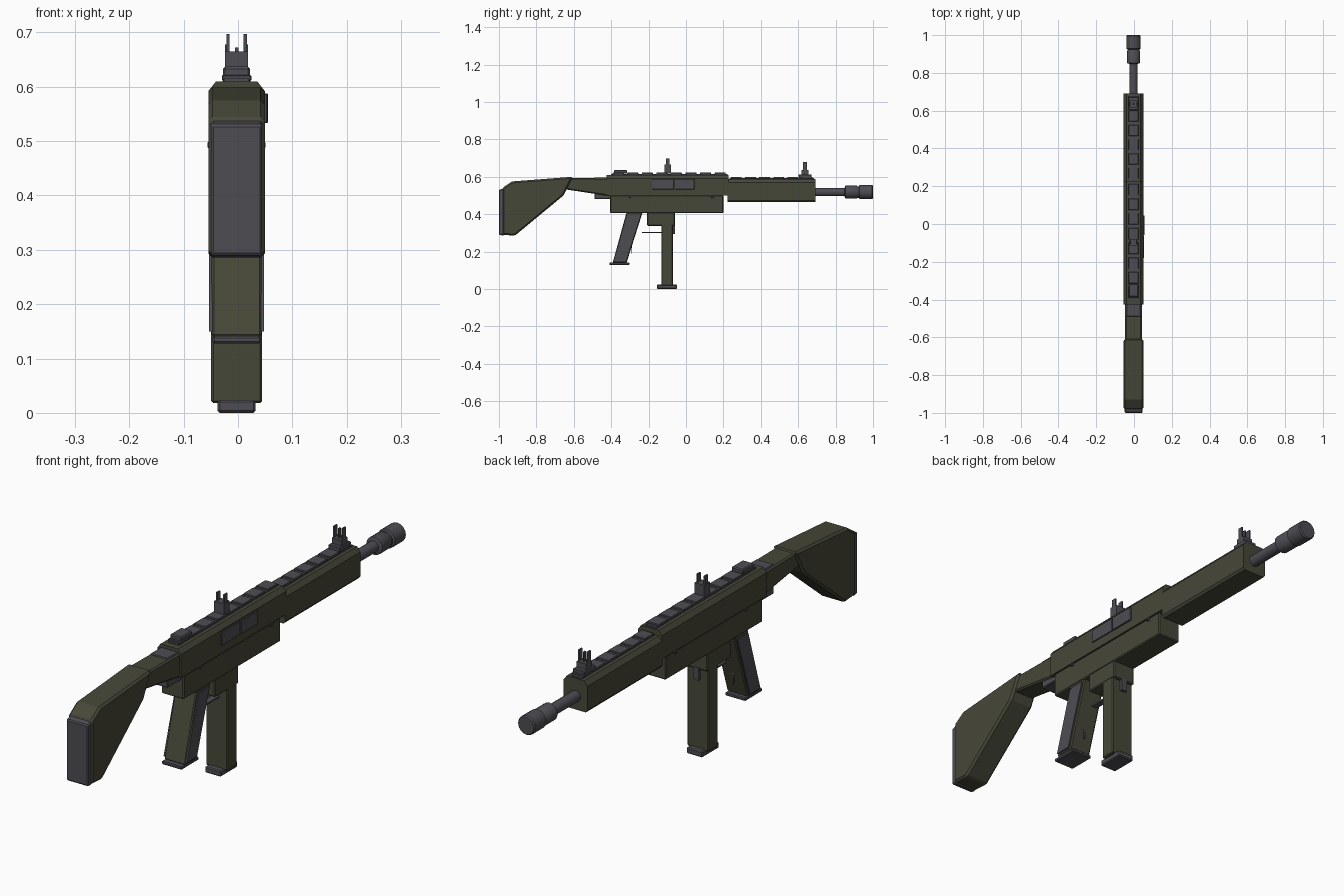
import bpy, bmesh, math

if "Cube" in bpy.data.objects:
    bpy.data.objects.remove(bpy.data.objects["Cube"])

CX = -0.0025  # centre line of the body


def material(name, rgb):
    m = bpy.data.materials.new(name)
    m.diffuse_color = (*rgb, 1)
    m.use_nodes = True
    m.node_tree.nodes["Principled BSDF"].inputs["Base Color"].default_value = m.diffuse_color
    return m


GREEN = material("olive_green", (0.062, 0.064, 0.040))
GREY = material("dark_grey", (0.075, 0.073, 0.086))


def finish(name, bm, mat, bevel=0.0):
    bmesh.ops.recalc_face_normals(bm, faces=bm.faces)
    me = bpy.data.meshes.new(name)
    bm.to_mesh(me)
    bm.free()
    me.materials.append(mat)
    ob = bpy.data.objects.new(name, me)
    bpy.context.collection.objects.link(ob)
    if bevel:
        mod = ob.modifiers.new("edge_bevel", 'BEVEL')
        mod.width = bevel
        mod.segments = 1
        mod.limit_method = 'ANGLE'
        mod.angle_limit = math.radians(40)
    return ob


def profile(name, pts, x0, x1, mat, bevel=0.0):
    """Extrude a (y, z) outline from x0 to x1."""
    bm = bmesh.new()
    a = [bm.verts.new((x0, y, z)) for y, z in pts]
    b = [bm.verts.new((x1, y, z)) for y, z in pts]
    bm.faces.new(a)
    bm.faces.new(b)
    n = len(pts)
    for i in range(n):
        j = (i + 1) % n
        bm.faces.new((a[i], a[j], b[j], b[i]))
    return finish(name, bm, mat, bevel)


def box(name, half, y0, y1, z0, z1, mat, bevel=0.0, x=CX):
    return profile(name, [(y0, z0), (y1, z0), (y1, z1), (y0, z1)],
                   x - half, x + half, mat, bevel)


def section(name, pts, y0, y1, mat):
    """Extrude an (x, z) outline along y."""
    bm = bmesh.new()
    a = [bm.verts.new((CX + x, y0, z)) for x, z in pts]
    b = [bm.verts.new((CX + x, y1, z)) for x, z in pts]
    bm.faces.new(a)
    bm.faces.new(b)
    n = len(pts)
    for i in range(n):
        j = (i + 1) % n
        bm.faces.new((a[i], a[j], b[j], b[i]))
    return finish(name, bm, mat)


def lathe(name, rings, z, mat, sides=16):
    """Closed turned shape along y from (y, radius) pairs."""
    bm = bmesh.new()
    loops = []
    for y, r in rings:
        loops.append([bm.verts.new((CX + r * math.cos(2 * math.pi * i / sides), y,
                                    z + r * math.sin(2 * math.pi * i / sides)))
                      for i in range(sides)])
    for p, q in zip(loops, loops[1:]):
        for i in range(sides):
            j = (i + 1) % sides
            bm.faces.new((p[i], p[j], q[j], q[i]))
    bm.faces.new(loops[0])
    bm.faces.new(loops[-1])
    ob = finish(name, bm, mat)
    bpy.ops.object.select_all(action='DESELECT')
    bpy.context.view_layer.objects.active = ob
    ob.select_set(True)
    bpy.ops.object.shade_smooth_by_angle(angle=math.radians(35))
    return ob


# Stock, butt pad and neck
profile("stock", [(-0.982, 0.29), (-0.915, 0.285), (-0.655, 0.50), (-0.605, 0.60),
                  (-0.93, 0.575), (-0.982, 0.54)], CX - 0.052, CX + 0.052, GREEN, 0.008)
profile("butt_pad", [(-1.0, 0.29), (-0.975, 0.285), (-0.975, 0.538), (-1.0, 0.53)],
        CX - 0.047, CX + 0.047, GREY, 0.004)
profile("stock_neck", [(-0.66, 0.535), (-0.41, 0.497), (-0.41, 0.592), (-0.62, 0.594)],
        CX - 0.044, CX + 0.044, GREEN, 0.006)
box("neck_insert", 0.038, -0.49, -0.40, 0.48, 0.597, GREY, 0.003)

# Receiver
up = [(-0.052, 0.50), (0.052, 0.50), (0.052, 0.592), (0.038, 0.61),
      (-0.038, 0.61), (-0.052, 0.592)]
section("upper_receiver", up, -0.425, 0.228, GREEN)
box("lower_receiver", 0.049, -0.405, 0.20, 0.405, 0.50, GREEN, 0.004)
box("magazine_well", 0.048, -0.208, -0.06, 0.338, 0.41, GREEN, 0.004)
box("magazine_catch", 0.012, -0.075, -0.058, 0.295, 0.345, GREY)

# Ejection port cover and receiver pins
box("port_front", 0.004, -0.06, 0.045, 0.533, 0.588, GREY, 0.002, x=0.0512)
box("port_rear", 0.003, -0.18, -0.064, 0.533, 0.588, GREY, 0.002, x=0.051)
for i, y in enumerate((-0.30, 0.14)):
    box(f"receiver_pin_{i}", 0.0535, y - 0.007, y + 0.007, 0.487, 0.499, GREY, 0.002)

# Handguard
hg = [(-0.045, 0.465), (0.045, 0.465), (0.052, 0.474), (0.052, 0.57), (0.038, 0.588),
      (-0.038, 0.588), (-0.052, 0.57), (-0.052, 0.474)]
section("handguard", hg, 0.222, 0.692, GREEN)

# Barrel and muzzle device
lathe("barrel", [(0.68, 0.022), (0.87, 0.022)], 0.518, GREY)
lathe("muzzle", [(0.848, 0.024), (0.853, 0.035), (0.912, 0.035), (0.918, 0.031),
                 (0.924, 0.031), (0.928, 0.038), (0.995, 0.038), (1.0, 0.034)],
      0.518, GREY)

# Slotted top rails
for name, y0, y1, z in (("receiver_rail", -0.40, 0.222, 0.605),
                        ("handguard_rail", 0.232, 0.685, 0.583)):
    box(name, 0.023, y0, y1, z, z + 0.010, GREY)
    n = round((y1 - y0) / 0.078)
    step = (y1 - y0) / n
    for i in range(n):
        s = y0 + i * step
        box(f"{name}_tooth_{i}", 0.027, s + 0.008, s + step - 0.010,
            z + 0.006, z + 0.017, GREY, 0.002)

# Sights: mounts, bodies, prongs and posts
box("rear_mount", 0.025, -0.385, -0.315, 0.617, 0.637, GREY, 0.004)
box("mid_sight_base", 0.021, -0.115, -0.08, 0.617, 0.665, GREY)
box("front_sight_base", 0.026, 0.602, 0.672, 0.594, 0.613, GREY, 0.003)
box("front_sight_body", 0.021, 0.618, 0.655, 0.61, 0.635, GREY)
for side in (-1, 1):
    box(f"mid_sight_prong_{side}", 0.003, -0.107, -0.088, 0.66, 0.697, GREY,
        x=CX + side * 0.016)
    box(f"front_sight_prong_{side}", 0.003, 0.626, 0.646, 0.63, 0.678, GREY,
        x=CX + side * 0.018)
box("front_sight_post", 0.003, 0.63, 0.642, 0.63, 0.672, GREY)

# Grip with side panels and base plate
grip = [(-0.392, 0.14), (-0.318, 0.14), (-0.232, 0.41), (-0.318, 0.41)]
profile("grip", grip, CX - 0.046, CX + 0.046, GREEN, 0.004)
panel = [(-0.388, 0.15), (-0.324, 0.15), (-0.245, 0.396), (-0.313, 0.396)]
for side in (-1, 1):
    x = CX + side * 0.0475
    profile(f"grip_panel_{side}", panel, x - 0.003, x + 0.003, GREY)
box("grip_base", 0.044, -0.41, -0.303, 0.128, 0.141, GREY, 0.003)

# Trigger and thin guard strip
box("trigger_guard", 0.012, -0.235, -0.125, 0.299, 0.305, GREY)
box("trigger", 0.003, -0.292, -0.288, 0.19, 0.38, GREY)

# Magazine and its foot
box("magazine", 0.047, -0.131, -0.07, 0.018, 0.35, GREEN, 0.004)
box("magazine_foot", 0.035, -0.154, -0.048, 0.0, 0.024, GREY, 0.004)
